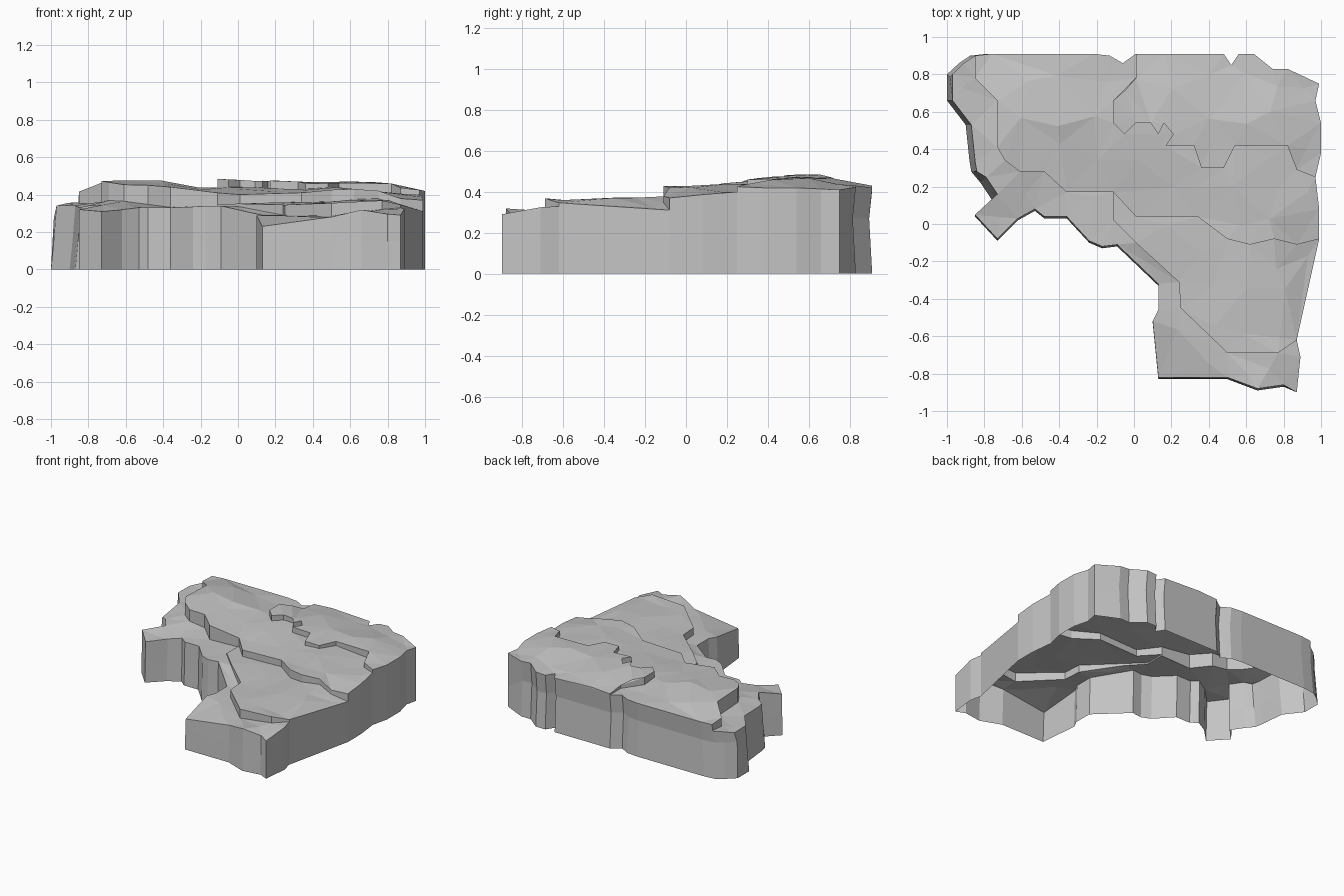
import bpy
import random
from mathutils import Vector
from mathutils.geometry import delaunay_2d_cdt

random.seed(4)

default_cube = bpy.data.objects.get("Cube")
if default_cube:
    bpy.data.objects.remove(default_cube, do_unlink=True)

# One stone colour for everything
stone = bpy.data.materials.new("grey_stone")
stone.use_nodes = True
stone_colour = (.55, .55, .55, 1)
stone.diffuse_color = stone_colour
shader = stone.node_tree.nodes["Principled BSDF"]
shader.inputs["Base Color"].default_value = stone_colour
shader.inputs["Roughness"].default_value = .9

# Outer rim, clockwise from above, split where the terraces change
rim_north = [(-.85, .9), (-.76, .91), (-.22, .91), (-.13, .9), (-.06, .86), (.01, .91)]
rim_summit = [(.01, .91), (.48, .91), (.52, .85), (.56, .91), (.64, .91), (.74, .83),
              (.82, .83), (.99, .75), (.97, .66), (1, .54), (1, .38), (.97, .25)]
rim_east = [(.97, .25), (.99, .08), (.99, -.08)]
rim_middle = [(.99, -.08), (.87, -.62)]
rim_south = [(.87, -.62), (.89, -.71), (.87, -.9), (.8, -.86), (.66, -.88),
             (.5, -.82), (.13, -.82), (.1, -.52), (.13, -.46), (.13, -.32),
             (-.09, -.11), (-.17, -.12), (-.24, -.09), (-.36, .04), (-.48, .04),
             (-.53, .08), (-.62, .03), (-.73, -.08), (-.85, .05)]
rim_west = [(-.85, .05), (-.73, .16), (-.79, .25), (-.84, .28), (-.85, .34), (-.87, .53),
            (-.97, .66), (-.97, .8), (-.91, .86), (-.85, .9)]

# Ledge lines between terraces, with the higher ground on their left
ledge_west = [(-.85, .9), (-.85, .78), (-.73, .66), (-.73, .41), (-.69, .34),
              (-.61, .28), (-.48, .28), (-.36, .17), (-.11, .17)]
ledge_east = [(-.11, .17), (.01, .04), (.34, .04), (.5, -.08), (.62, -.11),
              (.75, -.08), (.87, -.11), (.99, -.08)]
ledge_summit = [(.01, .91), (.01, .78), (-.11, .66), (-.11, .54), (-.05, .48),
                (.01, .54), (.09, .54), (.13, .48), (.16, .54), (.21, .48),
                (.17, .42), (.32, .42), (.36, .3), (.48, .3), (.54, .42),
                (.82, .42), (.87, .29), (.97, .25)]
ledge_south = [(-.11, .17), (-.11, .02), (.01, -.1), (.24, -.31), (.25, -.45),
               (.5, -.69), (.77, -.69), (.87, -.62)]

# Spot heights that shape each terrace surface
lower_spots = [(-.97, .8, .34), (-.87, .88, .36), (-.85, .34, .33), (-.69, .34, .37),
               (-.73, -.08, .31), (-.36, .04, .33), (-.12, .1, .34), (-.1, -.11, .34),
               (.13, -.32, .29), (.13, -.82, .23), (.5, -.82, .28), (.66, -.88, .32),
               (.87, -.9, .29), (.87, -.62, .33), (.25, -.45, .29)]
middle_spots = [(-.11, .07, .35), (.25, -.4, .345), (.5, -.69, .355), (.77, -.69, .37),
                (.87, -.62, .345), (.99, -.08, .31), (.75, -.1, .38), (.34, .04, .36),
                (.7, -.4, .375)]
upper_spots = [(-.85, .9, .41), (-.73, .5, .475), (-.48, .28, .45), (-.11, .17, .41),
               (.01, .04, .4), (.34, .04, .41), (.62, -.11, .43), (.99, -.08, .37),
               (.97, .25, .4), (.5, .2, .44), (0, .5, .44), (-.5, .55, .48),
               (-.3, .9, .41), (-.05, .86, .41)]
summit_spots = [(-.11, .6, .485), (.01, .91, .42), (.5, .9, .415), (.99, .75, .41),
                (1, .45, .415), (.97, .25, .425), (.2, .45, .475), (.45, .3, .46),
                (.7, .5, .475), (.3, .65, .47), (.82, .42, .46)]


def height(spots, point):
    """Blend the spot heights by distance."""
    total = weight_sum = 0
    for x, y, z in spots:
        distance = (Vector((x, y)) - Vector(point)).length
        weight = 1 / (distance ** 3 + .0001)
        total += weight * z
        weight_sum += weight
    return total / weight_sum


def raised(spots, point):
    return (point[0], point[1], height(spots, point))


def make_object(name, vertices, faces):
    mesh = bpy.data.meshes.new(name)
    mesh.from_pydata(vertices, [], faces)
    mesh.materials.append(stone)
    mesh.shade_flat()
    mesh.update()
    obj = bpy.data.objects.new(name, mesh)
    bpy.context.collection.objects.link(obj)
    return obj


def make_terrace(name, spots, *lines):
    """Join the border lines into a loop and fill it with faceted ground."""
    border = []
    for line in lines:
        border += [Vector(p) for p in line[:-1]]
    count = len(border)
    edges = [(i, (i + 1) % count) for i in range(count)]
    scattered = []
    for column in range(-5, 6):
        for row in range(-5, 6):
            point = Vector((column, row)) * .19
            point += Vector((random.uniform(-.05, .05), random.uniform(-.05, .05)))
            if min((point - p).length for p in border) > .08:
                scattered.append(point)
    points, _, faces, *_ = delaunay_2d_cdt(border + scattered, edges, [], 1, .00001)
    # Keep every facet facing upwards
    facets = []
    for face in faces:
        a, b, c = (points[i] for i in face[:3])
        ccw = (b - a).cross(c - a) > 0
        facets.append(list(face) if ccw else list(reversed(face)))
    make_object(name, [raised(spots, p) for p in points], facets)


def make_strip(name, rows):
    """Skin a wall between rows of points, listed from top to bottom."""
    count = len(rows[0])
    vertices = [p for row in rows for p in row]
    faces = []
    for r in range(len(rows) - 1):
        for i in range(count - 1):
            a = r * count + i
            faces.append((a, a + 1, a + count + 1, a + count))
    make_object(name, vertices, faces)


def foot(point):
    """Flare the foot of the cliff on its south and west sides."""
    x, y = point
    if x < -.72 and y > .1:
        spread = .03 if y < .82 else .025
        return (x - spread, y - (.03 if y < .27 else 0), 0)
    return (x, y - (.01 if y < .1 and x < .85 else 0), 0)


def waist(point):
    """Pinch the north cliff slightly at mid height."""
    x, y, z = foot(point)
    x, y = (Vector((x, y)) + Vector(point)) / 2
    return (x, y - (.015 if y > .8 else 0), .27 if y > .8 else .15)


def make_cliff(name, spots, rim):
    make_strip(name, [[raised(spots, p) for p in rim],
                      [waist(p) for p in rim],
                      [foot(p) for p in rim]])


def make_riser(name, high, low, ledge):
    line = ledge[::-1]
    make_strip(name, [[raised(high, p) for p in line], [raised(low, p) for p in line]])


# Terrace tops
make_terrace("lower_terrace", lower_spots, ledge_west, ledge_south, rim_south, rim_west)
make_terrace("middle_terrace", middle_spots, ledge_south, rim_middle[::-1], ledge_east[::-1])
make_terrace("upper_terrace", upper_spots, ledge_west, ledge_east, rim_east[::-1],
             ledge_summit[::-1], rim_north[::-1])
make_terrace("summit_terrace", summit_spots, ledge_summit, rim_summit[::-1])

# Outer cliffs, open underneath
make_cliff("north_cliff", upper_spots, rim_north)
make_cliff("summit_cliff", summit_spots, rim_summit)
make_cliff("east_cliff", upper_spots, rim_east)
make_cliff("middle_cliff", middle_spots, rim_middle)
make_cliff("south_cliff", lower_spots, rim_south)
make_cliff("west_cliff", lower_spots, rim_west)

# Small steps between the terraces
make_riser("west_step", upper_spots, lower_spots, ledge_west)
make_riser("east_step", upper_spots, middle_spots, ledge_east)
make_riser("summit_step", summit_spots, upper_spots, ledge_summit)
make_riser("south_step", middle_spots, lower_spots, ledge_south)
